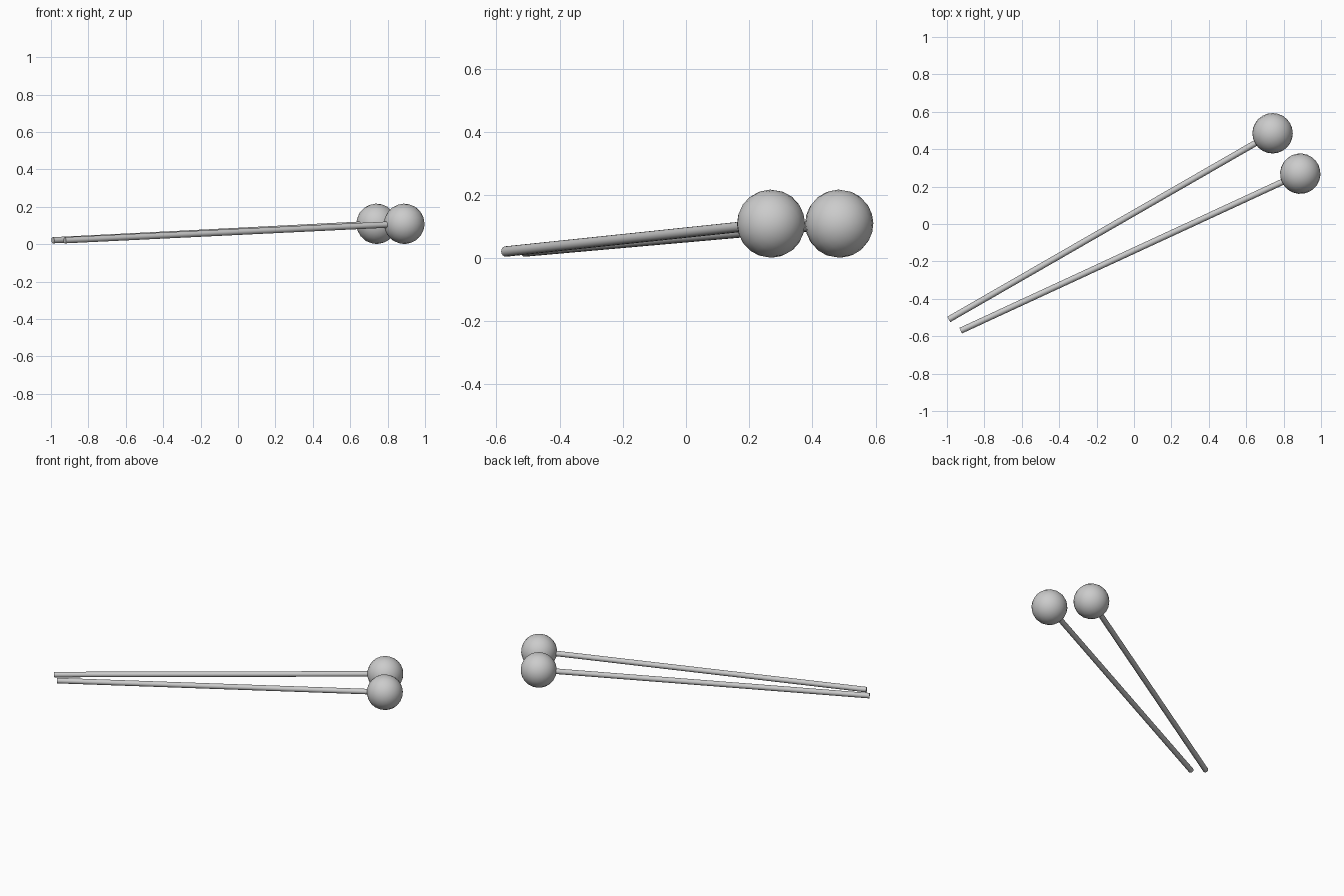
import bpy, math
from mathutils import Vector

if "Cube" in bpy.data.objects:
    bpy.data.objects.remove(bpy.data.objects["Cube"])

BALL_R = 0.108
STICK_R = 0.0165


def finish(obj, name):
    obj.name = name
    bpy.ops.object.shade_smooth_by_angle(angle=math.radians(40))


def mallet(label, tail, head):
    tail, head = Vector(tail), Vector(head)
    axis = head - tail
    rot = axis.to_track_quat('Z', 'Y').to_euler()
    # thin handle running into the ball
    bpy.ops.mesh.primitive_cylinder_add(vertices=16, radius=STICK_R, depth=axis.length,
                                        location=(tail + head) / 2, rotation=rot)
    finish(bpy.context.object, label + "_handle")
    # round head, poles along the handle
    bpy.ops.mesh.primitive_uv_sphere_add(segments=20, ring_count=12, radius=BALL_R,
                                         location=head, rotation=rot)
    finish(bpy.context.object, label + "_ball")


# two mallets, tails close together and heads spread apart
mallet("left_mallet", (-0.99, -0.51, 0.021), (0.741, 0.485, 0.109))
mallet("right_mallet", (-0.926, -0.57, 0.021), (0.889, 0.269, 0.109))
